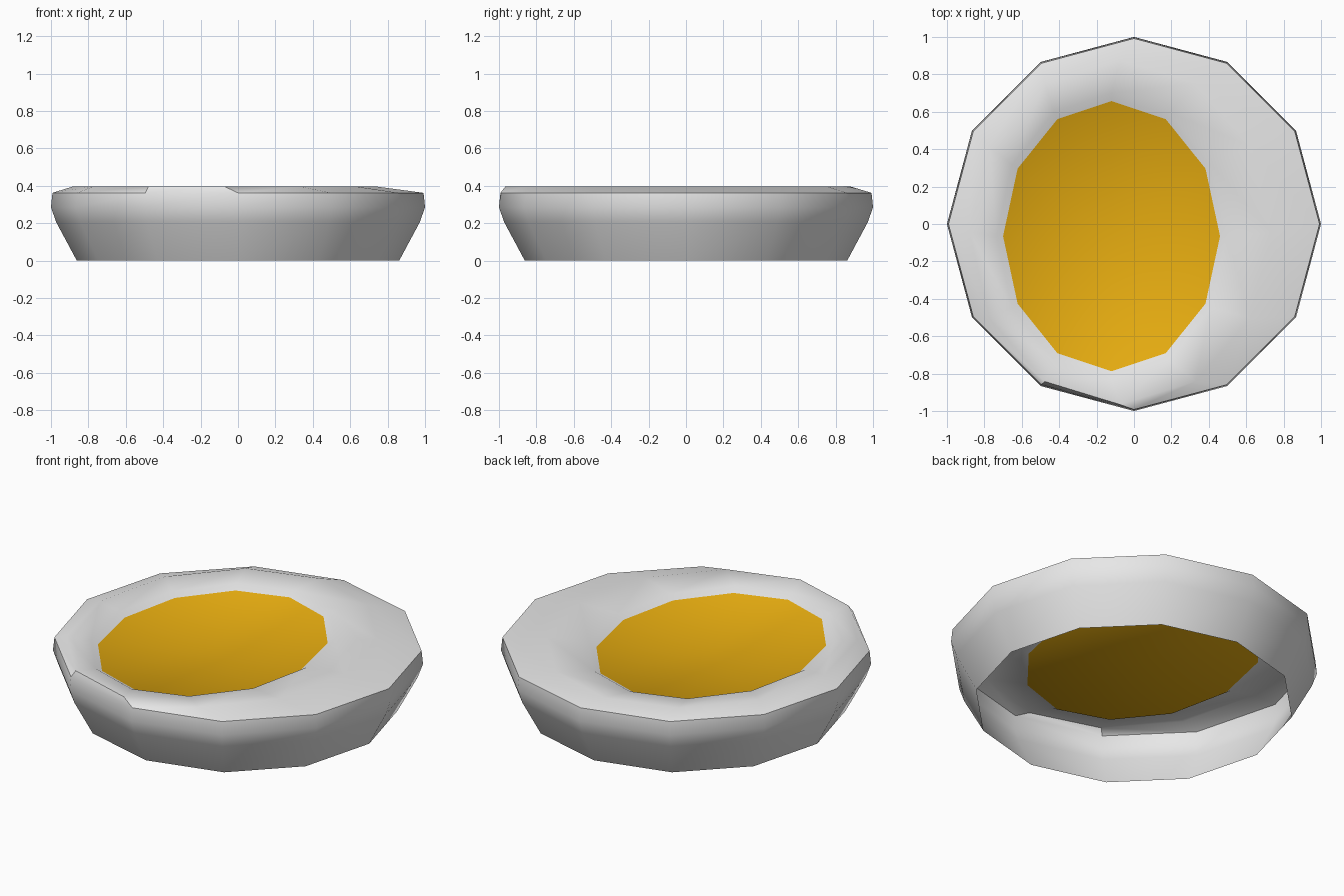
import bpy, bmesh, math

if "Cube" in bpy.data.objects:
    bpy.data.objects.remove(bpy.data.objects["Cube"])

SIDES = 12

def material(name, rgb):
    m = bpy.data.materials.new(name)
    m.diffuse_color = (*rgb, 1)
    m.use_nodes = True
    m.node_tree.nodes["Principled BSDF"].inputs["Base Color"].default_value = m.diffuse_color
    return m

white = material("egg white", (0.9, 0.9, 0.9))
yellow = material("yolk yellow", (0.9, 0.47, 0.006))

def ring(bm, cx, cy, rx, ry, z):
    """Twelve-sided ellipse of vertices."""
    step = 2 * math.pi / SIDES
    return [bm.verts.new((cx + rx * math.cos(i * step), cy + ry * math.sin(i * step), z))
            for i in range(SIDES)]

def loft(name, rings, mats, skip=(), tip=None):
    """Skin a stack of rings; skip leaves (band, side) faces out; tip closes the last ring."""
    bm = bmesh.new()
    loops = [ring(bm, *r) for r in rings]
    for b, (lo, hi) in enumerate(zip(loops, loops[1:])):
        for i in range(SIDES):
            if (b, i) not in skip:
                j = (i + 1) % SIDES
                bm.faces.new((lo[i], lo[j], hi[j], hi[i]))
    if tip:  # the closing fan takes the last material
        t = bm.verts.new(tip)
        for i in range(SIDES):
            f = bm.faces.new((loops[-1][i], loops[-1][(i + 1) % SIDES], t))
            f.material_index = len(mats) - 1
    bmesh.ops.delete(bm, geom=[v for v in bm.verts if not v.link_faces], context='VERTS')
    for f in bm.faces:
        f.smooth = True
    me = bpy.data.meshes.new(name)
    bm.to_mesh(me)
    bm.free()
    for m in mats:
        me.materials.append(m)
    ob = bpy.data.objects.new(name, me)
    bpy.context.collection.objects.link(ob)
    return ob

rim = (0, 0, 0.992, 0.992, 0.362)
crest = (-0.075, -0.045, 0.805, 0.92, 0.397)

# Outer wall, open below; one rim facet at the front left belongs to it
LIP = 8
others = {(3, i) for i in range(SIDES) if i != LIP}
loft("egg_wall", [(0, 0, 0.862, 0.862, 0), (0, 0, 0.972, 0.972, 0.205),
                  (0, 0, 1, 1, 0.285), rim, crest], [white], others)

# Top: rises from the rim, dips through a small step into the dished yolk
loft("egg_top_and_yolk",
     [rim, crest, (-0.12, -0.065, 0.615, 0.765, 0.38),
      (-0.12, -0.065, 0.58, 0.722, 0.356)],
     [white, yellow], {(0, LIP)}, tip=(-0.12, -0.065, 0.32))
